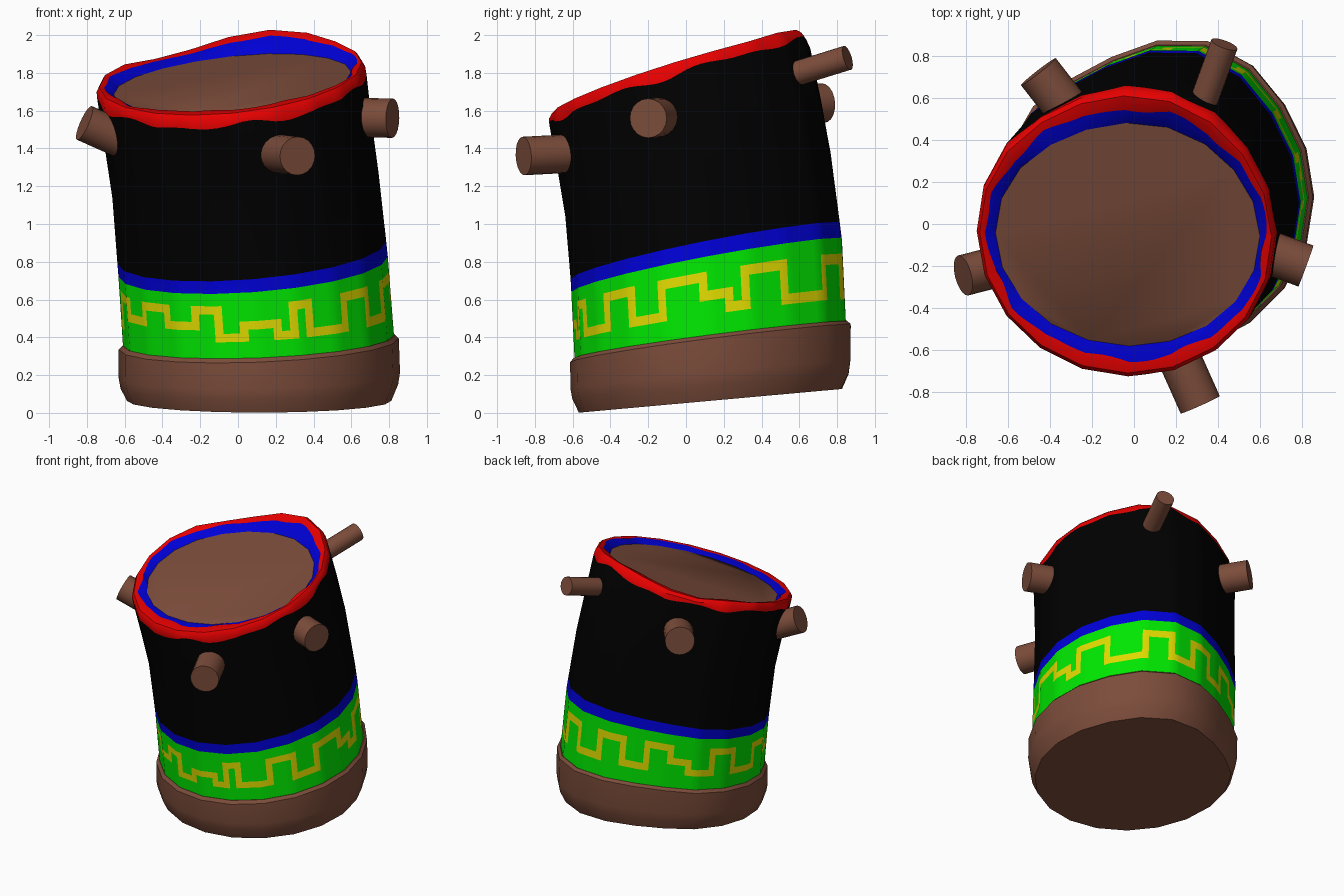
import bpy, math
from mathutils import Vector

if "Cube" in bpy.data.objects:
    bpy.data.objects.remove(bpy.data.objects["Cube"])

SIDES, SUB = 20, 5           # 20-sided drum, each side cut into 5 paint columns


def mat(name, rgb):
    m = bpy.data.materials.new(name)
    m.diffuse_color = (*rgb, 1)
    m.use_nodes = True
    m.node_tree.nodes["Principled BSDF"].inputs["Base Color"].default_value = m.diffuse_color
    return m


brown = mat("brown wood", (0.2, 0.073, 0.043))
green = mat("green paint", (0.0, 0.8, 0.0))
yellow = mat("yellow paint", (0.74, 0.7, 0.0))
blue = mat("blue paint", (0.0, 0.0, 0.68))
black = mat("black paint", (0.0, 0.0, 0.0))
red = mat("red paint", (0.8, 0.0, 0.0))


def hump(a, centre, width):
    d = (math.degrees(a) - centre + 180) % 360 - 180
    return math.exp(-(d / width) ** 2)


def ring(cx, cy, cz, sx, sy, rx, ry=None, wob_z=0.0, wob_r=0.0, sub=SUB, bulge=1.0, sag=0.0):
    """Tilted polygon ring; column 0 starts at the front and runs to +x.
    bulge pushes the back out to one side, sag dips the back-left edge."""
    ry = ry or rx
    q = Vector((0, 0, 1)).rotation_difference(Vector((-sx, -sy, 1)).normalized())

    def corner(k):
        a = 2 * math.pi * k / SIDES - math.pi / 2
        out, dent = hump(a, 66, 20), hump(a, 118, 22)
        s = 1 + bulge * (0.055 * out - 0.075 * dent)
        return Vector((math.cos(a) * rx * s, math.sin(a) * ry * s, sag * (0.5 * out - dent)))

    pts = []
    for i in range(SIDES * sub):
        k, f = divmod(i, sub)
        p = corner(k).lerp(corner(k + 1), f / sub)
        a = 2 * math.pi * i / (SIDES * sub)
        w = 0.55 * math.sin(7 * a + 1) + 0.45 * math.sin(12 * a)
        s = 1 + wob_r * w
        pts.append(Vector((cx, cy, cz)) + q @ Vector((p.x * s, p.y * s, p.z + wob_z * w)))
    return pts


def loft(name, rings, mats, pick=None, cap_low=False, cap_high=False):
    n = len(rings[0])
    verts = [v for r in rings for v in r]
    faces, idx = [], []
    for j in range(len(rings) - 1):
        for i in range(n):
            i2 = (i + 1) % n
            faces.append((j * n + i, j * n + i2, (j + 1) * n + i2, (j + 1) * n + i))
            idx.append(pick(j, i) if pick else 0)
    if cap_low:
        faces.append(tuple(reversed(range(n))))
        idx.append(0)
    if cap_high:
        faces.append(tuple(range(len(verts) - n, len(verts))))
        idx.append(0)
    me = bpy.data.meshes.new(name)
    me.from_pydata(verts, [], faces)
    for m in mats:
        me.materials.append(m)
    me.polygons.foreach_set("material_index", idx)
    ob = bpy.data.objects.new(name, me)
    bpy.context.collection.objects.link(ob)
    smooth(ob)
    return ob


def smooth(ob):
    bpy.ops.object.select_all(action='DESELECT')
    ob.select_set(True)
    bpy.context.view_layer.objects.active = ob
    bpy.ops.object.shade_smooth_by_angle(angle=math.radians(40))


# Wooden base: bevelled foot with a lip around the drum
loft("wooden_base", [
    ring(0.112, 0.13, 0.064, 0.0, 0.09, 0.70, sub=1, bulge=0.8),
    ring(0.113, 0.13, 0.14, 0.015, 0.09, 0.735, sub=1),
    ring(0.113, 0.13, 0.20, 0.02, 0.10, 0.745, sub=1),
    ring(0.110, 0.13, 0.365, 0.04, 0.13, 0.742, 0.75, sub=1),
    ring(0.110, 0.13, 0.385, 0.04, 0.13, 0.722, 0.73, sub=1),
    ring(0.110, 0.13, 0.375, 0.04, 0.13, 0.69, sub=1),
], [brown], cap_low=True)

# Painted green band with a yellow stepped meander
runs = ("M2 L2 H2 L5 H4 L4 H5 M3 L2 H5 L6 H4 L4 H4 L4 H4 M3 L4 H4 L5 "
        "H4 M4 H4 M4 H3 L3 M2").split()
level_row = {"L": 1, "M": 3, "H": 5}
levels = [level_row[r[0]] for r in runs for _ in range(int(r[1:]))]


def meander(j, i):
    lo, hi = sorted((levels[i], levels[i - 1]))
    return 1 if lo <= j <= hi else 0


def between(a, b, t):
    return [p.lerp(q, t) for p, q in zip(a, b)]


g0 = ring(0.110, 0.130, 0.36, 0.04, 0.13, 0.718, 0.725)
g1 = ring(0.080, 0.110, 0.775, 0.075, 0.19, 0.715, 0.73)
cuts = (0, 0.30, 0.42, 0.47, 0.59, 0.70, 0.82, 1)
loft("patterned_band", [between(g0, g1, t) for t in cuts], [green, yellow], meander)

# Upper drum: blue stripe, black wall, ragged red edge, blue inner rim
upper = [
    g1,
    ring(0.073, 0.103, 0.85, 0.085, 0.20, 0.714, 0.728),
    ring(0.040, 0.065, 1.20, 0.09, 0.23, 0.708, 0.722),
    ring(0.003, 0.020, 1.46, 0.095, 0.26, 0.710, 0.722, bulge=0.9),
    ring(-0.033, -0.033, 1.73, 0.10, 0.31, 0.716, 0.72, wob_z=0.02, bulge=0.6, sag=0.04),
    ring(-0.038, -0.044, 1.768, 0.10, 0.31, 0.714, 0.713, bulge=0.5, sag=0.045),
    ring(-0.040, -0.050, 1.79, 0.10, 0.31, 0.698, 0.69, bulge=0.5, sag=0.045),
    ring(-0.035, -0.050, 1.785, 0.10, 0.30, 0.672, 0.625, wob_r=0.025, bulge=0.4, sag=0.035),
    ring(-0.030, -0.050, 1.745, 0.10, 0.27, 0.632, 0.55, bulge=0.3),
]
band = [0, 1, 1, 1, 2, 2, 2, 0]
loft("drum_body", upper, [blue, black, red], lambda j, i: band[j])

# Drum head inside the rim
loft("drum_head", [
    ring(-0.030, -0.050, 1.743, 0.10, 0.27, 0.633, 0.552, sub=1, bulge=0.3),
    ring(-0.030, -0.050, 1.745, 0.10, 0.27, 0.632, 0.55, sub=1, bulge=0.3),
], [brown], cap_high=True)

# Wooden pegs poking out below the rim: base, tip, radius
pegs = {
    "front_peg": ((0.19, -0.58, 1.375), (0.315, -0.86, 1.36), 0.102),
    "right_peg": ((0.60, -0.12, 1.565), (0.818, -0.2, 1.56), 0.104),
    "back_peg": ((0.33, 0.58, 1.795), (0.43, 0.855, 1.88), 0.066),
    "back_left_peg": ((-0.28, 0.50, 1.62), (-0.455, 0.725, 1.64), 0.105),
    "left_peg": ((-0.60, -0.19, 1.44), (-0.813, -0.245, 1.535), 0.098),
}
for name, (a, b, r) in pegs.items():
    a, b = Vector(a), Vector(b)
    bpy.ops.mesh.primitive_cylinder_add(vertices=20, radius=r, depth=(b - a).length,
                                        location=(a + b) / 2)
    ob = bpy.context.object
    ob.rotation_euler = (b - a).to_track_quat('Z', 'Y').to_euler()
    ob.name = name
    ob.data.materials.append(brown)
    smooth(ob)
